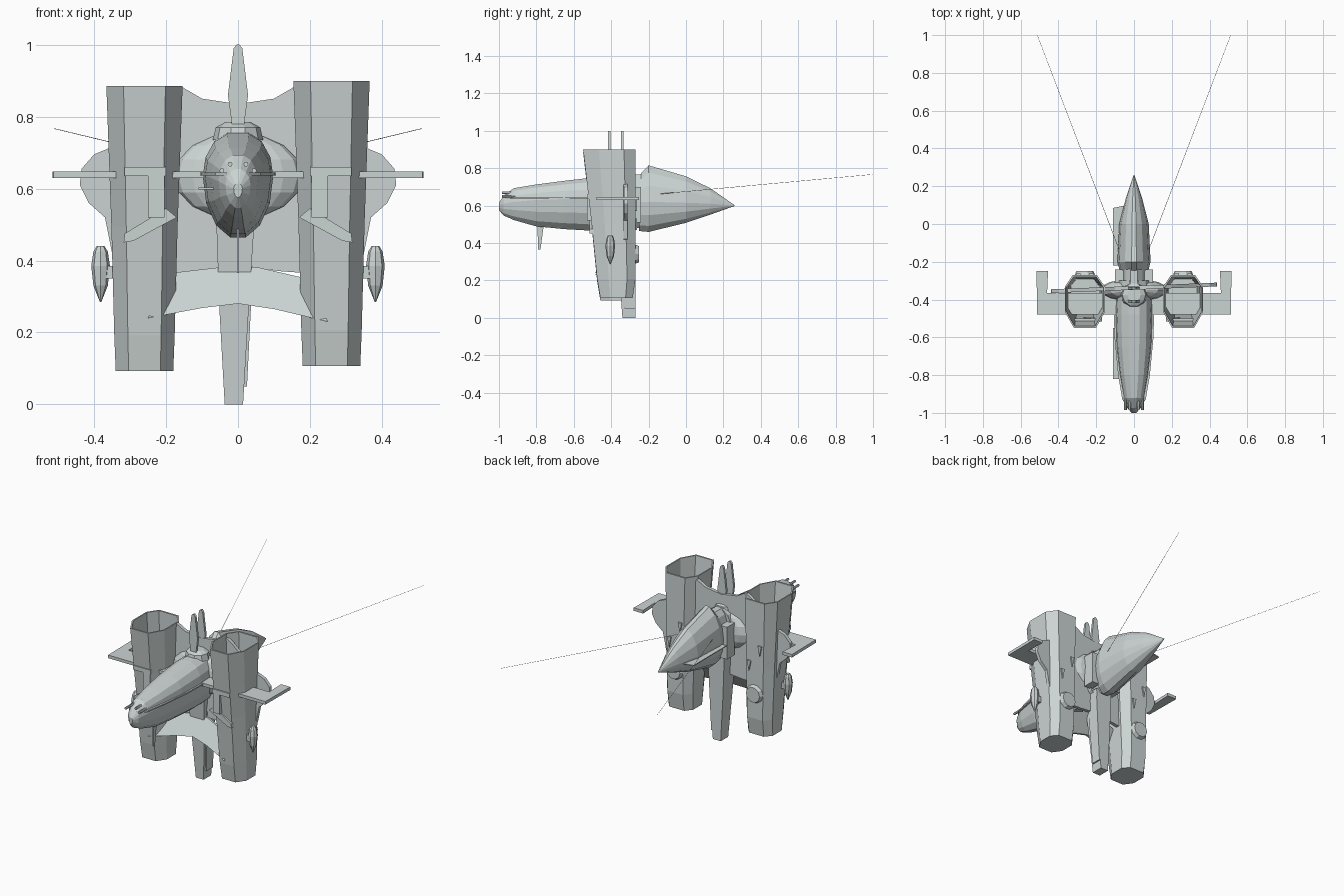
import bpy, bmesh, math
from mathutils import Vector, Matrix

if "Cube" in bpy.data.objects:
    bpy.data.objects.remove(bpy.data.objects["Cube"])

hull = bpy.data.materials.new("pale_grey_hull")
hull.diffuse_color = (0.60, 0.66, 0.65, 1)
hull.use_nodes = True
hull.node_tree.nodes["Principled BSDF"].inputs["Base Color"].default_value = hull.diffuse_color


def finish(name, bm):
    bmesh.ops.recalc_face_normals(bm, faces=bm.faces)
    me = bpy.data.meshes.new(name)
    bm.to_mesh(me)
    bm.free()
    me.materials.append(hull)
    ob = bpy.data.objects.new(name, me)
    bpy.context.collection.objects.link(ob)
    return ob


def loft(name, rings, caps=True):
    """Skin a list of equal-length closed rings."""
    bm = bmesh.new()
    vs = [[bm.verts.new(p) for p in r] for r in rings]
    n = len(rings[0])
    for a, b in zip(vs, vs[1:]):
        for i in range(n):
            j = (i + 1) % n
            bm.faces.new((a[i], a[j], b[j], b[i]))
    if caps:
        bm.faces.new(vs[0])
        bm.faces.new(vs[-1])
    return finish(name, bm)


def box(name, x0, x1, y0, y1, z0, z1):
    r = lambda z: [(x0, y0, z), (x1, y0, z), (x1, y1, z), (x0, y1, z)]
    return loft(name, [r(z0), r(z1)])


def plate_xz(name, pts, y, t, slope=0.0):
    """Outline in x/z, given a thickness in y."""
    return loft(name, [[(x, y + x * slope + d, z) for x, z in pts] for d in (-t / 2, t / 2)])


def plate_xy(name, pts, z, t):
    return loft(name, [[(x, y, z + d) for x, y in pts] for d in (-t / 2, t / 2)])


def tube(name, a, b, r0, r1, n=6):
    a, b = Vector(a), Vector(b)
    q = (b - a).to_track_quat('Z', 'Y')
    ring = lambda c, r: [c + q @ Vector((r * math.cos(k * math.tau / n), r * math.sin(k * math.tau / n), 0))
                         for k in range(n)]
    return loft(name, [ring(a, r0), ring(b, r1)])


def hull_ring(y, hw, zb, zt, wide, peak, n=14):
    """Cross-section: rounded keel, top half sharpened by peak."""
    out = []
    for k in range(n):
        a = k * math.tau / n
        c, s = math.cos(a), math.sin(a)
        p = peak if s > 0 else 1.0
        x = hw * math.copysign(abs(c) ** p, c)
        out.append((x, y, wide + s * ((zt - wide) if s > 0 else (wide - zb))))
    return out


# Main fuselage, neck and tail cone
loft("front_fuselage", [hull_ring(*s) for s in [
    (-1.0, .012, .575, .615, .60, 1), (-.975, .035, .545, .655, .61, 1), (-.92, .055, .52, .695, .62, .9),
    (-.8, .075, .485, .715, .63, .8), (-.65, .092, .47, .735, .635, .8),
    (-.48, .098, .46, .755, .635, .8), (-.3, .09, .46, .765, .635, .8)]])
loft("neck", [hull_ring(y, .065, .475, .77, .63, .8) for y in (-.31, -.19)])
loft("tail_cone", [hull_ring(*s) for s in [
    (-.25, .075, .46, .765, .62, 1.2), (-.20, .088, .455, .82, .62, 1.3), (0, .078, .505, .76, .615, 1.3),
    (.13, .045, .55, .695, .61, 1.2), (.26, .002, .598, .602, .60, 1)]])

# Fuselage details: side seams, belly fin, nose guns, intakes
for s in (-1, 1):
    plate_xy("side_seam", [(s * .03, -.97), (s * .062, -.93), (s * .084, -.8), (s * .103, -.6),
                           (s * .107, -.45), (s * .05, -.45)], .64, .008)
    for x, z in ((.022, .668), (.045, .65)):
        tube("nose_gun", (s * x, -.985, z), (s * x, -.86, z), .007, .007)
    box("intake_box", s * .05, s * .1, -.31, -.24, .51, .70)
plate_xy("left_front_plate", [(-.11, -.82), (-.05, -.82), (-.06, -.55), (-.11, -.55)], .60, .005)
plate_xy("left_rear_plate", [(-.11, -.22), (-.06, -.22), (-.04, .10), (-.11, .085)], .60, .005)
loft("belly_fin", [[(-.003, a, z), (.003, a, z), (.003, b, z), (-.003, b, z)]
                   for a, b, z in ((-.79, -.778, .365), (-.795, -.76, .5))])

# Broad thin bulkhead passing through both engines, with rounded outer lobes
half = [(0, .835), (.10, .85), (.155, .882), (.20, .85), (.34, .72), (.40, .695), (.435, .655), (.44, .61),
        (.415, .56), (.37, .52), (.35, .42), (.26, .36), (.12, .37)]
plate_xz("bulkhead", half + [(0, .385)] + [(-x, z) for x, z in half[:0:-1]], -.338, .02, .04)

# Round collar around the fuselage
bm = bmesh.new()
bmesh.ops.create_uvsphere(bm, u_segments=16, v_segments=8, radius=1)
bmesh.ops.transform(bm, matrix=Matrix.Translation((0, -.35, .635)) @ Matrix.Diagonal((.18, .06, .12, 1)), verts=bm.verts)
finish("collar", bm)

# Sloping lower apron between the engines
top = [(-.19, -.40, .365), (-.06, -.36, .38), (0, -.35, .387), (.06, -.36, .38), (.19, -.40, .35)]
low = [(-.25, -.485, .24), (-.1, -.44, .268), (0, -.42, .28), (.1, -.44, .265), (.25, -.485, .23)]
loft("apron", [[Vector(p) + Vector((0, d, 0)) for p in top + low[::-1]] for d in (0, .012)])

# Keel mast and its slim companion
def mast(name, levels):
    loft(name, [[(x0, y0, z), (x1, y0, z), (x1, -.27, z), (x0, -.27, z)] for z, x0, x1, y0 in levels])
mast("keel_mast", [(0, -.037, .014, -.34), (.27, -.052, .03, -.36), (.5, -.06, .045, -.38)])
mast("keel_rib", [(.05, .01, .025, -.33), (.45, .02, .045, -.35)])

# Top hub and two upright blades
loft("blade_hub", [[(r * math.cos(k * math.tau / 10), -.375 + r * math.sin(k * math.tau / 10), z)
                    for k in range(10)] for z, r in ((.735, .07), (.77, .062), (.785, .035))])
for y in (-.41, -.34):
    plate_xz("upright_blade", [(-.016, .77), (.016, .77), (.028, .86), (.012, .99), (.004, 1),
                               (-.004, 1), (-.012, .99), (-.028, .86)], y, .014)


def engine_ring(cx, hx, yf, yb, z):
    d = yb - yf
    return [(cx + a * hx, yf + b * d, z) for a, b in
            ((-.55, 0), (.55, 0), (1, .3), (1, .78), (.6, 1), (-.6, 1), (-1, .78), (-1, .3))]


for s in (-1, 1):
    c, dz = s * .26, s * .007
    # Hollow eight-sided engine, open at the top
    loft("engine", [engine_ring(c, *r) for r in [
        (.055, -.44, -.315, .10 + dz), (.08, -.458, -.285, .10 + dz), (.084, -.475, -.27, .2 + dz),
        (.092, -.505, -.27, .5 + dz), (.106, -.55, -.27, .892 + dz), (.099, -.54, -.28, .892 + dz),
        (.085, -.495, -.28, .5 + dz), (.074, -.455, -.29, .13 + dz)]])
    # Rear hatch disc and small vents
    tube("rear_hatch", (c, -.28, .34), (c, -.25, .34), .058, .045, 10)
    for x, z in ((-.035, .6), (.035, .5)):
        plate_xz("rear_vent", [(c + x - .012, z + .03), (c + x + .012, z + .03), (c + x, z - .03)], -.268, .012)
    # Front panel and angled strut
    box("front_panel", s * .205, s * .25, -.528, -.50, .52, .655)
    box("front_rail", s * .20, s * .315, -.53, -.50, .635, .66)
    plate_xz("front_strut", [(s * .17, .52), (s * .2, .545), (s * .315, .475), (s * .318, .45), (s * .29, .455)],
             -.505, .02)
    # Wing with a swept-back tip
    plate_xy("wing", [(s * .08, -.478), (s * .513, -.478), (s * .516, -.25), (s * .455, -.25),
                      (s * .46, -.365), (s * .08, -.365)], .638, .018)
    # Pointed side pod on a short pylon
    loft("side_pod", [[(s * .382 + r * math.cos(k * math.tau / 8), -.405 + r * math.sin(k * math.tau / 8), z)
                       for k in range(8)] for z, r in ((.285, .002), (.33, .02), (.385, .026), (.425, .02), (.44, .011))])
    box("pod_pylon", s * .33, s * .37, -.42, -.39, .35, .385)
    # Long thin aerial
    tube("aerial", (s * .075, -.145, .662), (s * .512, 1.0, .767), .0012, .0008, 4)
